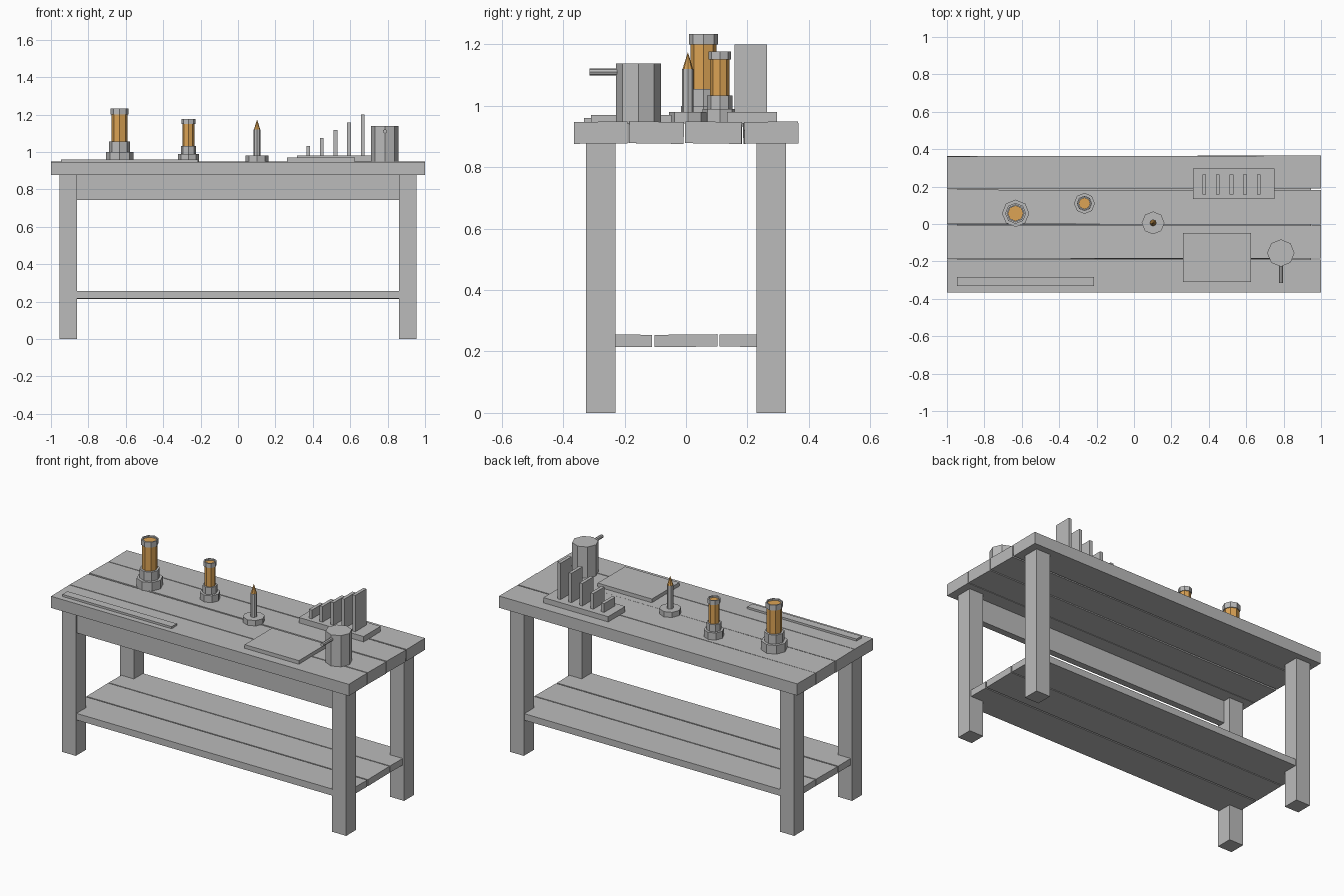
import bpy, math
from mathutils import Matrix

cube = bpy.data.objects.get("Cube")
if cube:
    bpy.data.objects.remove(cube, do_unlink=True)


def material(name, rgb):
    m = bpy.data.materials.new(name)
    m.use_nodes = True
    m.diffuse_color = (*rgb, 1)
    m.node_tree.nodes["Principled BSDF"].inputs["Base Color"].default_value = (*rgb, 1)
    return m


GREY = material("plain grey", (0.5, 0.5, 0.5))
AMBER = material("amber glass", (0.72, 0.37, 0.09))


def finish(name, mat):
    ob = bpy.context.object
    ob.name = ob.data.name = name
    ob.data.materials.append(mat)
    return ob


def box(name, x, y, z, roll=0, yaw=0):
    """Box from (min, max) ranges, with an optional small tilt in degrees."""
    mid = [(a + b) / 2 for a, b in (x, y, z)]
    size = [b - a for a, b in (x, y, z)]
    bpy.ops.mesh.primitive_cube_add(size=1, location=mid)
    ob = finish(name, GREY)
    ob.data.transform(Matrix.Diagonal((*size, 1)))
    ob.rotation_euler = (math.radians(roll), 0, math.radians(yaw))
    return ob


def prism(name, x, y, r, z0, z1, mat=GREY, tip=None):
    """Eight-sided column, or a taper when a tip radius is given."""
    bpy.ops.mesh.primitive_cone_add(vertices=8, radius1=r, radius2=r if tip is None else tip,
                                    depth=z1 - z0, location=(x, y, (z0 + z1) / 2))
    return finish(name, mat)


TOP = 0.948

# Bench top: four slightly uneven planks
for i, (y0, y1, roll, yaw) in enumerate([(-0.365, -0.190, 0.6, 0), (-0.186, -0.008, -0.8, 0.05),
                                         (-0.002, 0.182, -0.8, -0.05), (0.188, 0.364, 0.5, 0.1)]):
    box(f"top_plank_{i + 1}", (-1, 1), (y0, y1), (0.877, TOP), roll, yaw)

# Legs
for sx, side in ((1, "left"), (-1, "right")):
    for sy, end in ((-1, "front"), (1, "back")):
        x, y = sx * 0.908, sy * 0.278
        box(f"{end}_{side}_leg", (x - 0.047, x + 0.047), (y - 0.048, y + 0.048), (0, 0.88))

# Front apron under the top
box("front_apron", (-0.93, 0.93), (-0.315, -0.275), (0.742, 0.885))

# Lower shelf: three planks let into the legs
for i, (y0, y1, roll) in enumerate([(-0.32, -0.111, -0.5), (-0.103, 0.103, 0.6), (0.109, 0.32, -0.5)]):
    box(f"shelf_plank_{i + 1}", (-0.945, 0.945), (y0, y1), (0.215, 0.255), roll)


# Lanterns: stepped foot, amber glass, open ring cap
def lantern(name, x, y, r, z):
    foot, collar, glass, cap = r
    prism(name + "_foot", x, y, foot, TOP - 0.005, z[0])
    prism(name + "_collar", x, y, collar, z[0], z[1])
    prism(name + "_glass", x, y, glass, z[1], z[3] - 0.01, AMBER)
    bpy.ops.mesh.primitive_cylinder_add(vertices=8, radius=cap, depth=z[3] - z[2],
                                        end_fill_type='NOTHING', location=(x, y, (z[2] + z[3]) / 2))
    ring = finish(name + "_cap", GREY)
    wall = ring.modifiers.new("wall", 'SOLIDIFY')
    wall.thickness = cap - glass + 0.003
    wall.offset = -1


lantern("large_lantern", -0.633, 0.057, (0.073, 0.056, 0.043, 0.048), (1.0, 1.055, 1.2, 1.233))
lantern("small_lantern", -0.265, 0.11, (0.056, 0.041, 0.032, 0.037), (0.99, 1.033, 1.15, 1.177))

# Candle with flame
prism("candle_dish", 0.102, 0.006, 0.061, TOP - 0.005, 0.98)
prism("candle_stick", 0.102, 0.006, 0.019, 0.98, 1.12)
prism("candle_flame", 0.102, 0.006, 0.017, 1.12, 1.175, AMBER, tip=0)

# Rack with slats rising in height
box("rack_base", (0.315, 0.75), (0.133, 0.297), (TOP - 0.005, 0.98))
for i in range(5):
    x = 0.375 + 0.073 * i
    box(f"rack_slat_{i + 1}", (x - 0.01, x + 0.01), (0.158, 0.264), (0.98, 1.033 + 0.0418 * i))

# Flat board and measuring strip
box("flat_board", (0.262, 0.626), (-0.31, -0.047), (TOP - 0.005, 0.97))
box("measuring_strip", (-0.947, -0.213), (-0.332, -0.283), (TOP - 0.005, 0.96))

# Pot with a straight handle
prism("pot", 0.785, -0.155, 0.073, TOP - 0.005, 1.138)
bpy.ops.mesh.primitive_cylinder_add(vertices=8, radius=0.011, depth=0.1, location=(0.785, -0.265, 1.11),
                                    rotation=(math.pi / 2, 0, 0))
finish("pot_handle", GREY)
